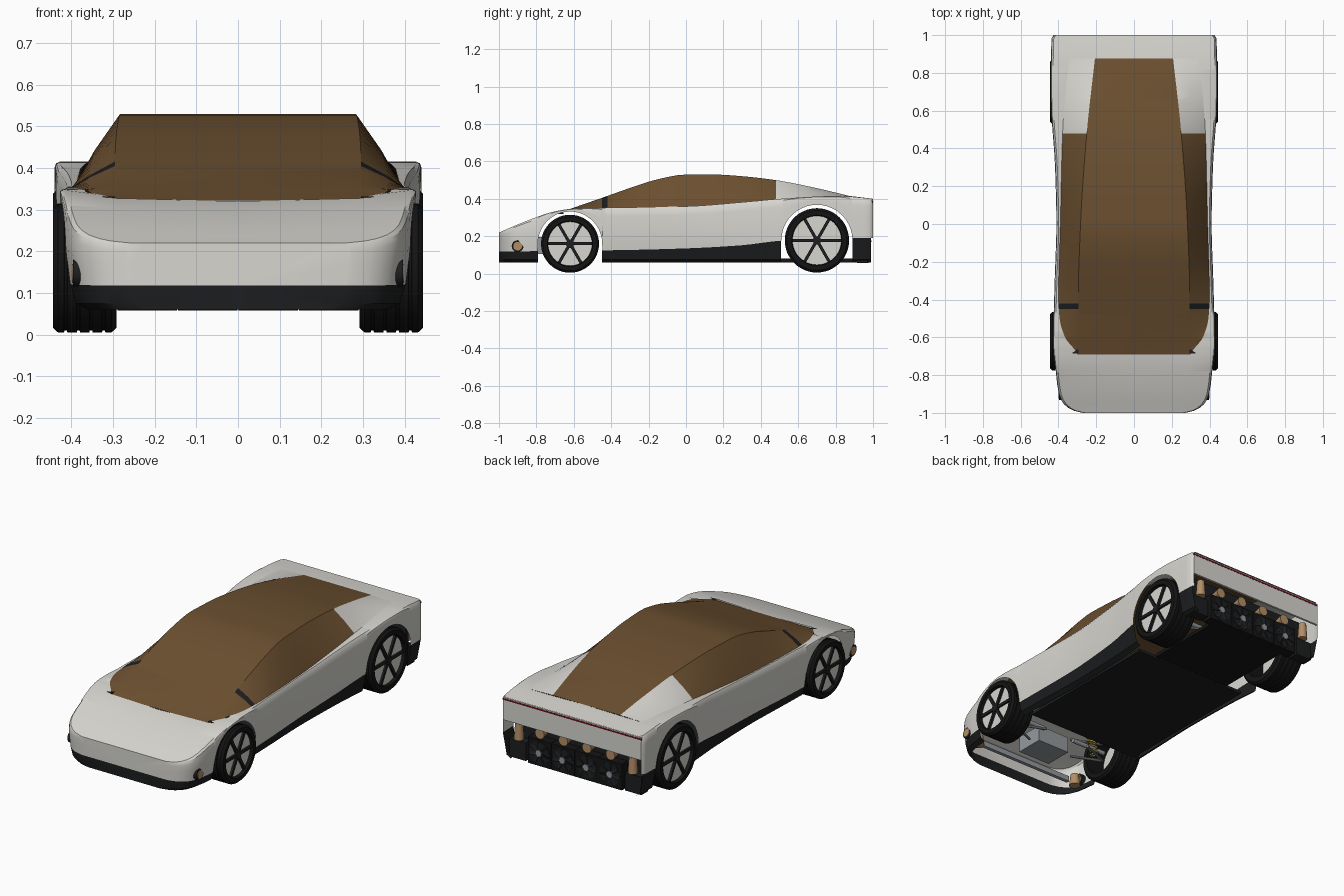
import bpy, bmesh, math
from mathutils import Vector, Matrix

if "Cube" in bpy.data.objects:
    bpy.data.objects.remove(bpy.data.objects["Cube"])

def mat(name, c):
    m = bpy.data.materials.new(name); m.diffuse_color = (*c, 1); return m
WHITE = mat("body_white", (.68, .67, .63)); GLASS = mat("brown_glass", (.15, .08, .03))
DARK = mat("dark_trim", (.012, .013, .014)); BLACK = mat("rubber", (.007, .007, .007))
COPPER = mat("copper", (.45, .27, .13)); RED = mat("red", (.15, .005, .01))
STEEL = mat("steel", (.3, .32, .34)); YELLOW = mat("spring_yellow", (.4, .28, .04))

def finish(name, bm, mats, mirror=False, angle=30):
    bmesh.ops.recalc_face_normals(bm, faces=bm.faces)
    me = bpy.data.meshes.new(name); bm.to_mesh(me); bm.free()
    ob = bpy.data.objects.new(name, me); bpy.context.collection.objects.link(ob)
    for m in mats: me.materials.append(m)
    if mirror:
        md = ob.modifiers.new("mirror", 'MIRROR'); md.use_clip = True; md.merge_threshold = .0005
    bpy.ops.object.select_all(action='DESELECT')
    ob.select_set(True); bpy.context.view_layer.objects.active = ob
    bpy.ops.object.shade_smooth_by_angle(angle=math.radians(angle))
    return ob

def box(name, c, s, m, mirror=False, rot=None):
    bm = bmesh.new()
    bmesh.ops.create_cube(bm, size=1, matrix=Matrix.Translation(c) @ (rot or Matrix()) @ Matrix.Diagonal((*s, 1)))
    return finish(name, bm, [m], mirror)

def rod(name, p, q, r, m, mirror=False, r2=None, n=20):
    p, q = Vector(p), Vector(q); d = q - p
    bm = bmesh.new()
    bmesh.ops.create_cone(bm, cap_ends=True, segments=n, radius1=r, radius2=r2 or r, depth=d.length,
        matrix=Matrix.Translation((p + q) / 2) @ d.to_track_quat('Z', 'Y').to_matrix().to_4x4())
    return finish(name, bm, [m], mirror)

def curve(tab):
    # monotone cubic through (y, value) points
    s = [(b[1] - a[1]) / (b[0] - a[0]) for a, b in zip(tab, tab[1:])]
    t = [s[0]] + [0 if a * b <= 0 else 2 * a * b / (a + b) for a, b in zip(s, s[1:])] + [s[-1]]
    def f(y):
        i = max(0, min(len(s) - 1, sum(y > p[0] for p in tab) - 1))
        h = tab[i + 1][0] - tab[i][0]; u = max(0, min(1, (y - tab[i][0]) / h))
        return ((1 + 2*u) * (1-u)**2 * tab[i][1] + u * (1-u)**2 * h * t[i]
                + u*u * (3 - 2*u) * tab[i+1][1] + u*u * (u-1) * h * t[i+1])
    return f

# Lengthwise curves of the body
width = curve([(-1, .27), (-.988, .32), (-.955, .37), (-.9, .398), (-.8, .412), (-.6, .427), (-.3, .42),
               (0, .411), (.3, .418), (.6, .437), (.8, .44), (.98, .437), (1, .425)])
shoulder = curve([(-1, .22), (-.85, .283), (-.7, .333), (-.6, .348), (-.45, .352), (0, .36),
                  (.3, .382), (.5, .4), (.8, .415), (.88, .412), (1, .4)])
hood = curve([(-1, .22), (-.85, .277), (-.69, .32), (-.5, .35), (.8, .42), (.875, .415), (1, .4)])
belt_x = curve([(-1, .22), (-.8, .28), (-.69, .3), (-.6, .365), (-.5, .394), (-.4, .4), (0, .39),
                (.48, .378), (.8, .352), (.875, .34), (1, .34)])
sill = curve([(-1, .118), (-.4, .125), (0, .135), (.3, .152), (.5, .175), (.9, .19), (1, .19)])
roof_z = curve([(-.69, .322), (-.45, .405), (-.3, .458), (-.15, .505), (0, .53), (.15, .53), (.3, .521),
                (.48, .5), (.7, .457), (.875, .415)])
roof_x = curve([(-.69, .29), (-.4, .295), (0, .283), (.48, .25), (.875, .207)])
AXLES = [(-.62, .16, .155, .172), (.7, .178, .172, .19)]   # y, z, tyre radius, arch radius

ys = {-1, -.996, -.988, -.975, -.955, -.93, -.69, -.45, -.42, .48, .875, .98, .99, 1}
ys |= {round(-.9 + i * .05, 4) for i in range(38)}
for c, _, _, r in AXLES:
    ys |= {round(c + r * math.cos(math.pi * i / 20), 4) for i in range(21)} | {c - r - .001, c + r + .001}
ys = sorted(ys)

def in_arch(y):
    return any(abs(y - c) < r + .0005 for c, _, _, r in AXLES)
def low(y):
    for c, z, _, r in AXLES:
        if abs(y - c) < r + .0005:
            return z + math.sqrt(max(0, r*r - (y-c)**2))
    return sill(y)

def loft(bm, stations, section, keep=None):
    rows = [[bm.verts.new(p) for p in section(y)] for y in stations]
    for i, (a, b) in enumerate(zip(rows, rows[1:])):
        ym = (stations[i] + stations[i+1]) / 2
        for j in range(len(a) - 1):
            k = keep(ym, j) if keep else 0
            if k is not None:
                bm.faces.new((a[j], a[j+1], b[j+1], b[j])).material_index = k
    return rows

# White body shell with open wheel arches
def body_section(y):
    w, zs, zl = width(y), shoulder(y), low(y)
    pts = [(0, y, hood(y)), (min(belt_x(y), w - .02), y, zs if y > -.6 else (zs + hood(y)) / 2), (w - .012, y, zs)]
    for t, o in ((.06, .003), (.2, 0), (.5, 0), (.75, 0), (1, 0)):
        z = zs + (zl - zs) * t
        pts.append((w - o - .018 * max(0, (.2 - z) / .14), y, z))
    return pts
bm = bmesh.new()
rows = loft(bm, ys, body_section, lambda y, j: None if j == 0 and -.69 < y < .875 else 0)
bm.faces.new(rows[0] + [bm.verts.new((0, -1, low(-1)))])
bmesh.ops.delete(bm, geom=[v for v in bm.verts if not v.link_faces], context='VERTS')
finish("body_shell", bm, [WHITE], True)

# Dark lower skirt and chin
bm = bmesh.new()
def skirt_section(y):
    w, z = width(y), sill(y)
    o = .018 * (.2 - z) / .14
    return [(w - o, y, z), (w - .024, y, .075), (w - .05, y, .06)]
rows = loft(bm, [y for y in ys if y < .995], skirt_section, lambda y, j: None if in_arch(y) else 0)
bm.faces.new(rows[0] + [bm.verts.new((0, -1, .06)), bm.verts.new((0, -1, sill(-1)))])
bmesh.ops.delete(bm, geom=[v for v in bm.verts if not v.link_faces], context='VERTS')
finish("lower_skirt", bm, [DARK], True)

# Greenhouse: glass roof and sides, dark pillar, white rear sails
def cabin_section(y):
    xr, zr, xb, zs = roof_x(y), roof_z(y), belt_x(y), shoulder(y)
    if y < -.6: zs = (zs + hood(y)) / 2
    return [(0, y, zr), (xr, y, zr), ((xr + xb) / 2 + .006, y, (zr + zs) / 2), (xb, y, zs)]
bm = bmesh.new()
loft(bm, [y for y in ys if -.69 <= y <= .875], cabin_section,
     lambda y, j: 0 if j == 0 else 2 if -.45 < y < -.42 else 1 if y > .48 else 0)
finish("greenhouse", bm, [GLASS, WHITE, DARK], True, 20)
box("windscreen_corner", (.31, -.67, .325), (.03, .03, .012), DARK, True)

# Wheels
def wheel(tag, yc, zc, R):
    W, x0, rim, n = .152, .292, R * .76, 48
    prof = [(0, rim), (0, .93*R), (.012, R)]
    for i in range(1, 5):
        g = W * i / 5
        prof += [(g - .004, R), (g - .003, R - .005), (g + .003, R - .005), (g + .004, R)]
    prof += [(W - .012, R), (W, .93*R), (W, rim + .004), (W - .02, rim)]
    bm = bmesh.new()
    for (xa, ra), (xb, rb) in zip(prof, prof[1:] + prof[:1]):
        ring = [[bm.verts.new((x0 + x, yc + r * math.cos(2*math.pi*k/n), zc + r * math.sin(2*math.pi*k/n)))
                 for k in range(n)] for x, r in ((xa, ra), (xb, rb))]
        for k in range(n):
            bm.faces.new((ring[0][k], ring[0][k-1], ring[1][k-1], ring[1][k]))
    bmesh.ops.remove_doubles(bm, verts=bm.verts, dist=1e-5)
    finish(tag + "_tyre", bm, [BLACK], True)
    xo = x0 + W
    rod(tag + "_wheel_disc", (xo - .035, yc, zc), (xo - .018, yc, zc), rim, WHITE, True, n=n)
    rod(tag + "_hub", (xo - .03, yc, zc), (xo - .004, yc, zc), .022, DARK, True)
    for k in range(6):
        a = math.pi / 6 + k * math.pi / 3
        rot = Matrix.Rotation(a, 4, 'X')
        box(tag + "_spoke", Vector((xo - .013, yc, zc)) + rot @ Vector((0, 0, rim / 2)), (.012, .016, rim), DARK, True, rot)
    # Upright, arms and coil spring
    rod(tag + "_axle", (.1, yc, zc), (x0 + .02, yc, zc), .012, STEEL, True)
    for dy in (-.07, .07):
        for dz in (-.05, .05):
            rod(tag + "_arm", (.14, yc + dy, zc + dz), (x0 + .01, yc, zc + dz), .007, STEEL, True, n=10)
    cu = bpy.data.curves.new(tag + "_spring", 'CURVE'); cu.dimensions = '3D'; cu.bevel_depth = .005; cu.bevel_resolution = 1
    sp = cu.splines.new('POLY'); sp.points.add(72)
    for i, p in enumerate(sp.points):
        a = i * math.pi / 6; u = i / 72
        p.co = (.25 - .04*u + .022 * math.cos(a), yc + .022 * math.sin(a), zc - .05 + .15*u, 1)
    cu.materials.append(YELLOW)
    ob = bpy.data.objects.new(tag + "_spring", cu); bpy.context.collection.objects.link(ob)
    c = Vector((.25, 0, 0)); ob.modifiers.new("mirror", 'MIRROR')
for tag, (yc, zc, R, _) in zip(("front", "rear"), AXLES):
    wheel(tag, yc, zc, R)

# Underside
box("floor_pan", (0, .02, .068), (.7, .88, .016), DARK)
box("rear_diffuser", (0, .71, .07), (.48, .48, .02), BLACK)
box("front_case", (0, -.74, .15), (.2, .16, .09), STEEL)
box("front_crossbar", (0, -.9, .12), (.6, .02, .03), STEEL)

# Side lamps and front pods
rod("side_lamp_bezel", (.37, -.9, .147), (.396, -.9, .147), .032, DARK, True)
rod("side_lamp", (.37, -.9, .147), (.399, -.9, .147), .023, COPPER, True)
rod("front_pod", (.33, -.88, .15), (.33, -.88, .085), .022, COPPER, True, .03)

# Tail: panel, red light strip, bulkhead, fans and lamps
box("tail_panel", (0, .993, .332), (.85, .012, .126), WHITE)
box("tail_light_strip", (0, .996, .385), (.852, .008, .009), RED)
box("rear_bulkhead", (0, .915, .18), (.8, .02, .22), DARK)
box("rear_corner", (.355, .94, .11), (.1, .06, .1), DARK, True)
rod("rear_corner_pod", (.35, .965, .26), (.35, .965, .17), .02, COPPER, True, .026)
for s in (.0725, .2175):
    box("fan_case", (s, .945, .13), (.143, .06, .145), BLACK, True)
    rod("fan_well", (s, .97, .13), (s, .977, .13), .062, DARK, True, n=28)
    rod("fan_hub", (s, .97, .13), (s, .986, .13), .018, STEEL, True)
    for k in range(7):
        rot = Matrix.Rotation(k * math.tau / 7, 4, 'Y') @ Matrix.Rotation(.4, 4, 'Z')
        box("fan_blade", Vector((s, .979, .13)) + rot @ Vector((0, 0, .036)), (.016, .003, .044), DARK, True, rot)
    rod("tail_lamp", (s, .92, .235), (s, .975, .235), .018, COPPER, True, .028)

for m in bpy.data.materials:
    if m.users and not m.is_grease_pencil:
        m.use_nodes = True
        m.node_tree.nodes["Principled BSDF"].inputs["Base Color"].default_value = m.diffuse_color
